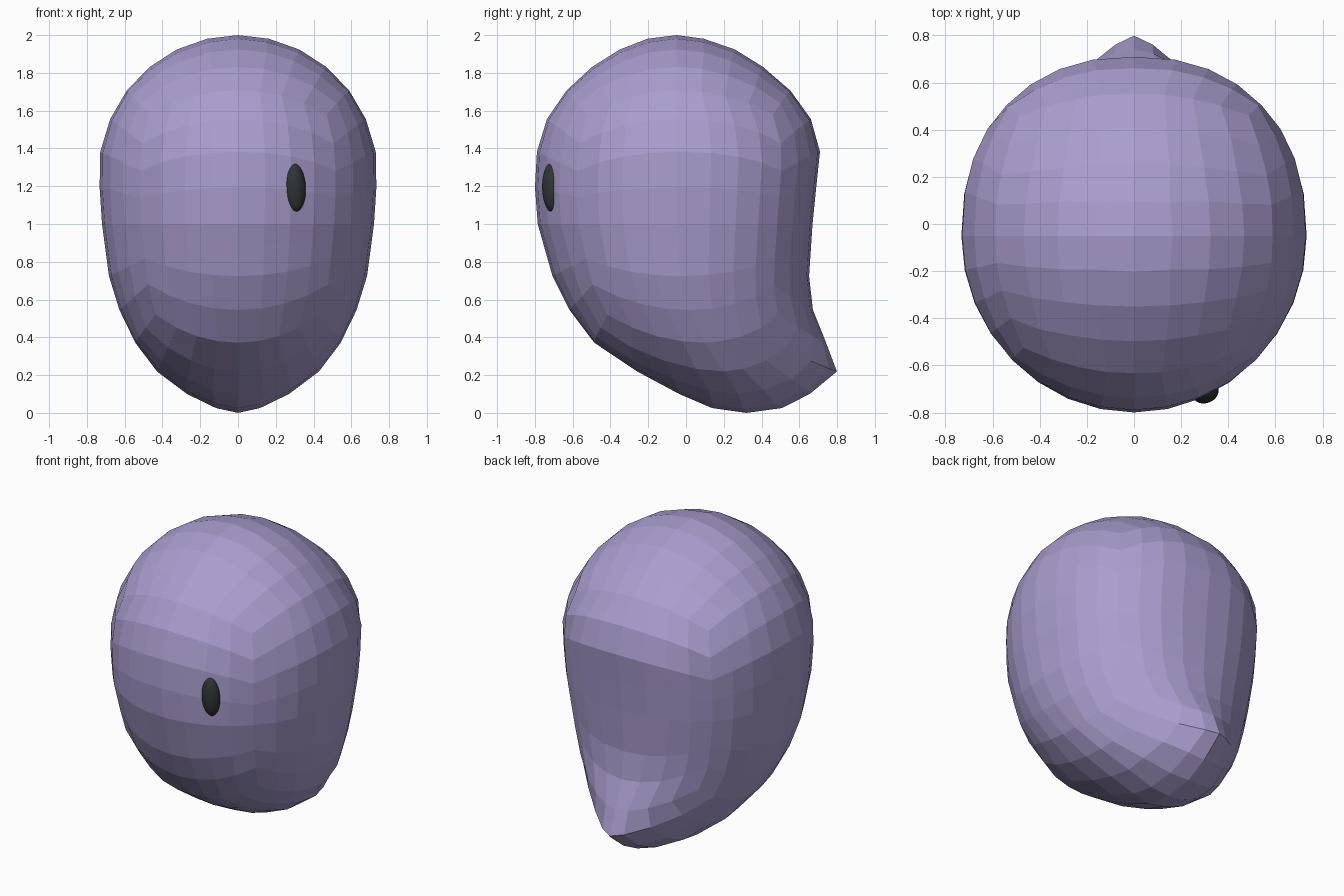
import bpy, bmesh, math
from mathutils import Vector

if "Cube" in bpy.data.objects:
    bpy.data.objects.remove(bpy.data.objects["Cube"])

# Height sections: z, front y, back y, half width, y of widest point, back roundness
SECTIONS = [
    (0.00, 0.32, 0.32, 0.00, 0.32, 1.8),
    (0.01, 0.20, 0.43, 0.07, 0.31, 1.8),
    (0.03, 0.12, 0.53, 0.13, 0.30, 1.7),
    (0.12, -0.08, 0.69, 0.31, 0.27, 1.55),
    (0.22, -0.26, 0.80, 0.43, 0.20, 1.45),
    (0.30, -0.40, 0.77, 0.49, 0.14, 1.55),
    (0.40, -0.52, 0.73, 0.565, 0.08, 1.75),
    (0.55, -0.62, 0.67, 0.63, 0.01, 2.0),
    (0.70, -0.70, 0.65, 0.68, -0.03, 2.15),
    (1.00, -0.785, 0.67, 0.72, -0.05, 2.3),
    (1.20, -0.80, 0.69, 0.733, -0.05, 2.3),
    (1.38, -0.79, 0.71, 0.73, -0.05, 2.3),
    (1.55, -0.74, 0.665, 0.68, -0.05, 2.25),
    (1.70, -0.64, 0.56, 0.595, -0.05, 2.15),
    (1.83, -0.50, 0.41, 0.47, -0.05, 2.0),
    (1.92, -0.36, 0.27, 0.335, -0.05, 2.0),
    (1.98, -0.21, 0.10, 0.17, -0.05, 2.0),
    (2.00, -0.05, -0.05, 0.00, -0.05, 2.0),
]


def section(z):
    for a, b in zip(SECTIONS, SECTIONS[1:]):
        if z <= b[0]:
            t = (z - a[0]) / (b[0] - a[0])
            return [p + (q - p) * t for p, q in zip(a, b)]
    return SECTIONS[-1]


def body_point(d):
    z = 1 + d.z if d.z > 0 else 1 - abs(d.z) ** 1.34
    z = min(2.0, max(0.0, z))
    _, front, back, width, mid, roundness = section(z)
    r = math.hypot(d.x, d.y)
    if r < 1e-5:
        return Vector((0, mid, z))
    c, s = d.x / r, d.y / r
    n = roundness if s > 0 else 2.0
    reach = back - mid if s > 0 else front - mid
    x = math.copysign(width * abs(c) ** (2 / n), c)
    return Vector((x, mid + reach * abs(s) ** (2 / n), z))


def material(name, color):
    m = bpy.data.materials.new(name)
    m.diffuse_color = (*color, 1)
    m.use_nodes = True
    m.node_tree.nodes["Principled BSDF"].inputs["Base Color"].default_value = m.diffuse_color
    return m


# Body: cube grid rounded onto the height sections, flat faces
bm = bmesh.new()
bmesh.ops.create_cube(bm, size=2)
bmesh.ops.subdivide_edges(bm, edges=bm.edges[:], cuts=7, use_grid_fill=True)
for v in bm.verts:
    d = Vector([math.tan(c * math.pi / 4) for c in v.co]).normalized()
    v.co = body_point(d)
bmesh.ops.recalc_face_normals(bm, faces=bm.faces[:])
mesh = bpy.data.meshes.new("body")
bm.to_mesh(mesh)
bm.free()
body = bpy.data.objects.new("body", mesh)
bpy.context.collection.objects.link(body)
mesh.materials.append(material("purple", (0.40, 0.34, 0.62)))

# Eye: single flattened oval set into the front
bpy.ops.mesh.primitive_uv_sphere_add(segments=32, ring_count=16, location=(0.303, -0.715, 1.193))
eye = bpy.context.object
eye.name = "eye"
eye.scale = (0.057, 0.045, 0.127)
eye.rotation_euler = (0, math.radians(-3), math.radians(20))
bpy.ops.object.shade_smooth()
eye.data.materials.append(material("dark", (0.03, 0.035, 0.035)))
